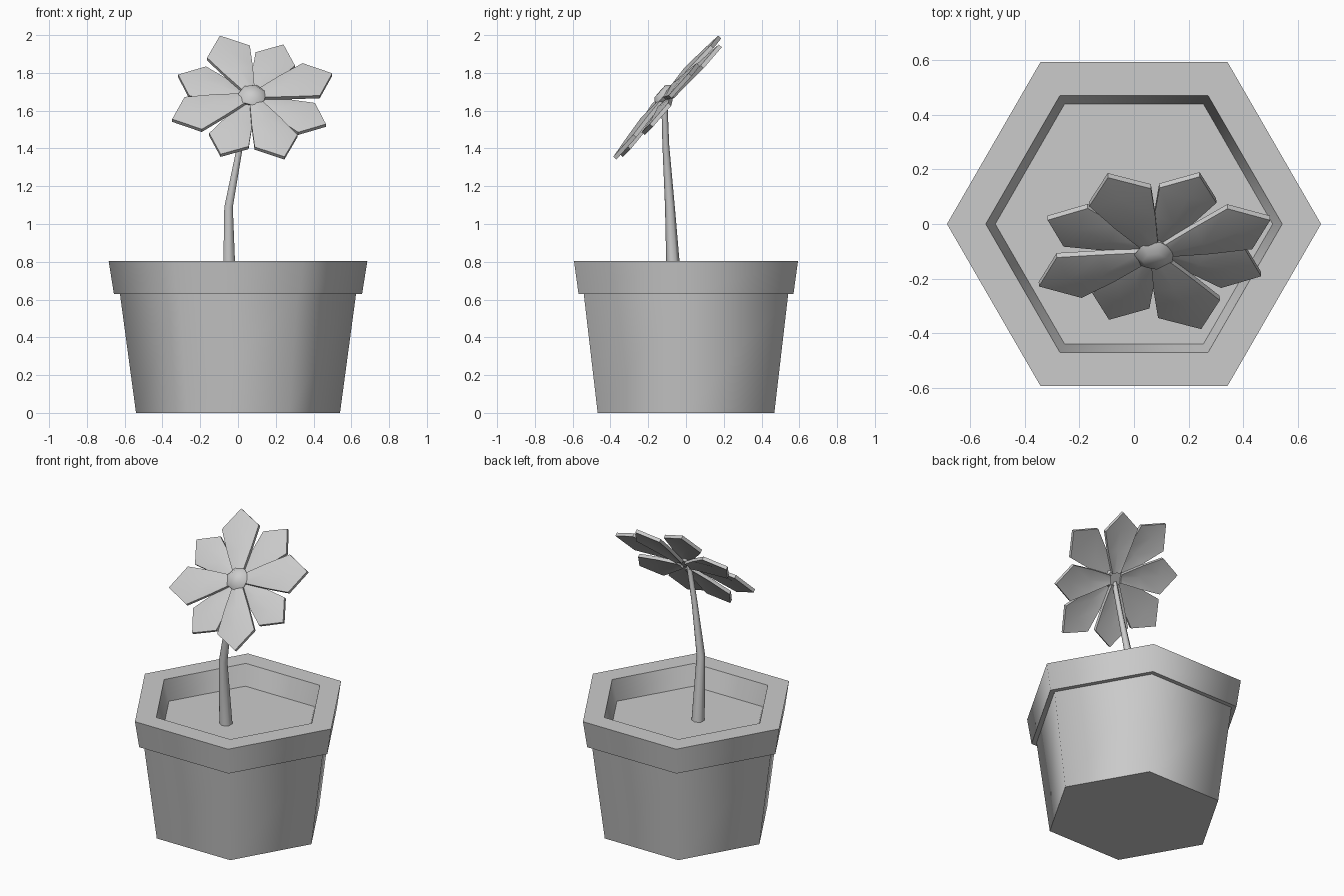
import bpy, bmesh, math
from mathutils import Matrix, Vector

if "Cube" in bpy.data.objects:
    bpy.data.objects.remove(bpy.data.objects["Cube"])

grey = bpy.data.materials.new("plain grey")
grey.use_nodes = True
colour = (0.6, 0.6, 0.6, 1)
grey.diffuse_color = colour
grey.node_tree.nodes["Principled BSDF"].inputs["Base Color"].default_value = colour


def finish(name, bm, angle):
    bmesh.ops.recalc_face_normals(bm, faces=bm.faces)
    mesh = bpy.data.meshes.new(name)
    bm.to_mesh(mesh)
    bm.free()
    mesh.materials.append(grey)
    obj = bpy.data.objects.new(name, mesh)
    bpy.context.collection.objects.link(obj)
    bpy.ops.object.select_all(action="DESELECT")
    obj.select_set(True)
    bpy.context.view_layer.objects.active = obj
    bpy.ops.object.shade_smooth_by_angle(angle=math.radians(angle))
    return obj


def loft(name, rings, sides, angle, turn=0):
    """Join rings of (x, y, z, radius) and cap both ends."""
    bm = bmesh.new()
    loops = []
    for x, y, z, r in rings:
        corners = [turn + math.tau * i / sides for i in range(sides)]
        loops.append([bm.verts.new((x + r * math.cos(a), y + r * math.sin(a), z)) for a in corners])
    for low, high in zip(loops, loops[1:]):
        for i in range(sides):
            j = (i + 1) % sides
            bm.faces.new((low[i], low[j], high[j], high[i]))
    bm.faces.new(loops[0])
    bm.faces.new(loops[-1])
    return finish(name, bm, angle)


# Hexagonal pot with overhanging rim; the last ring closes as the soil
pot_profile = [(0.54, 0), (0.625, 0.63), (0.657, 0.63), (0.685, 0.805), (0.543, 0.805), (0.508, 0.67)]
loft("pot_with_soil", [(0, 0, z, r) for r, z in pot_profile], 6, 65)

# Bent, tapering stem
loft("stem", [(-0.045, -0.062, 0.66, 0.04), (-0.05, -0.085, 1.09, 0.026),
              (0.012, -0.107, 1.42, 0.018), (0.06, -0.115, 1.66, 0.016)], 6, 65, math.pi / 6)

# Tilted frame of the flower head
right = Vector((0.927, 0.265, 0.265)).normalized()
facing = Vector((0.02, -0.75, 0.66))
facing = (facing - right * facing.dot(right)).normalized()
up = facing.cross(right)
head = Matrix((right, up, facing)).transposed().to_4x4()
head.translation = (0.075, -0.10, 1.67)

# Pointed petal: rows of (distance, half width, edge height, ridge height)
rows = [(0.04, 0.03, 0.008, 0.015), (0.19, 0.08, 0.006, 0.024), (0.337, 0.122, 0, 0.012)]


def petal(name, angle, length, drop):
    bm = bmesh.new()
    scale = length / 0.457
    strips = []
    for r, w, edge, ridge in rows:
        strips.append([bm.verts.new((r * scale, s * w * scale, h))
                       for s, h in ((-1, edge), (0, ridge), (1, edge))])
    tip = bm.verts.new((length, 0, 0))
    for a, b in zip(strips, strips[1:]):
        for i in range(2):
            bm.faces.new((a[i], b[i], b[i + 1], a[i + 1]))
    for i in range(2):
        bm.faces.new((strips[-1][i], tip, strips[-1][i + 1]))
    # Give the sheet its thickness
    made = bmesh.ops.extrude_face_region(bm, geom=bm.faces[:])
    for v in made["geom"]:
        if isinstance(v, bmesh.types.BMVert):
            v.co.z -= 0.022
    place = head @ Matrix.Rotation(angle, 4, "Z") @ Matrix.Translation((0, 0, drop))
    bmesh.ops.transform(bm, matrix=place, verts=bm.verts)
    finish(name, bm, 40)


for k in range(8):
    back = k % 2
    petal(f"petal_{k + 1}", k * math.pi / 4, 0.425 if back else 0.457, -0.015 if back else 0.01)

# Faceted flower centre
centre = loft("flower_centre", [(0, 0, -0.012, 0.055), (0, 0, 0.02, 0.075), (0, 0, 0.05, 0.045)], 7, 50)
centre.data.transform(head)
